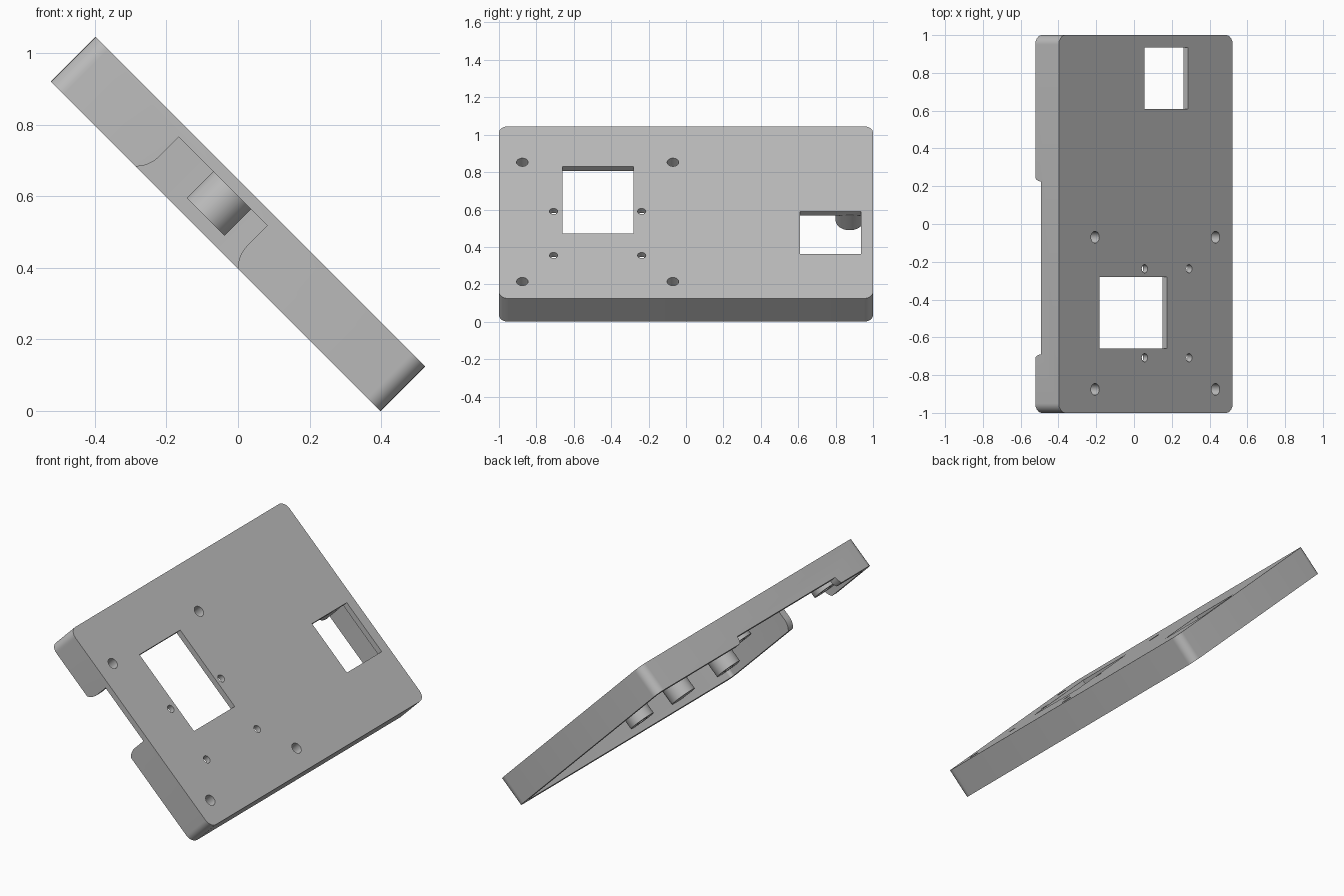
import bpy, bmesh, math
from mathutils import Vector, Matrix

if "Cube" in bpy.data.objects:
    bpy.data.objects.remove(bpy.data.objects["Cube"], do_unlink=True)

L, W, H = 1.302, 2.0, 0.176      # slope length, width, depth
SKIN, WALL = 0.033, 0.045        # face plate and rim wall thickness
POST_END = -0.138

grey = bpy.data.materials.new("plain grey")
grey.use_nodes = True
grey.diffuse_color = (0.5, 0.5, 0.5, 1)
grey.node_tree.nodes["Principled BSDF"].inputs["Base Color"].default_value = (0.5, 0.5, 0.5, 1)


def prism(name, points, sweep):
    """Solid made by sweeping a flat outline along a vector."""
    bm = bmesh.new()
    face = bm.faces.new([bm.verts.new(p) for p in points])
    ext = bmesh.ops.extrude_face_region(bm, geom=[face])
    moved = [v for v in ext["geom"] if isinstance(v, bmesh.types.BMVert)]
    bmesh.ops.translate(bm, verts=moved, vec=Vector(sweep))
    bmesh.ops.recalc_face_normals(bm, faces=bm.faces)
    mesh = bpy.data.meshes.new(name)
    bm.to_mesh(mesh)
    bm.free()
    mesh.materials.append(grey)
    obj = bpy.data.objects.new(name, mesh)
    bpy.context.collection.objects.link(obj)
    return obj


def rounded(x0, x1, y0, y1, r, z, steps=8):
    corners = [(x1 - r, y1 - r), (x0 + r, y1 - r), (x0 + r, y0 + r), (x1 - r, y0 + r)]
    pts = []
    for i, (cx, cy) in enumerate(corners):
        for k in range(steps + 1):
            a = math.pi / 2 * (i + k / steps)
            pts.append((cx + r * math.cos(a), cy + r * math.sin(a), z))
    return pts


def cylinder(name, x, y, r, top, bottom, sides=40):
    ring = [(x + r * math.cos(2 * math.pi * k / sides),
             y + r * math.sin(2 * math.pi * k / sides), top) for k in range(sides)]
    return prism(name, ring, (0, 0, bottom - top))


def block(name, x0, x1, y0, y1, top, bottom):
    pts = [(x0, y0, top), (x1, y0, top), (x1, y1, top), (x0, y1, top)]
    return prism(name, pts, (0, 0, bottom - top))


def notch_outline(a, b, top, r):
    """Slot with sides flaring outward in short arcs towards the rim."""
    drop = r * math.sin(math.pi / 4)
    arc = [(r * (1 - math.cos(t * math.pi / 24)), -H + drop - r * math.sin(t * math.pi / 24))
           for t in range(7)]
    flare = arc[-1][0]
    left = [(a - d, z) for d, z in arc] + [(a - flare, -H - 0.05)]
    right = [(b + d, z) for d, z in arc] + [(b + flare, -H - 0.05)]
    return [(a, top)] + left + right[::-1] + [(b, top)]


def combine(target, tool, operation):
    mod = target.modifiers.new(operation, "BOOLEAN")
    mod.operation, mod.solver, mod.object = operation, "EXACT", tool
    bpy.context.view_layer.objects.active = target
    bpy.ops.object.modifier_apply(modifier=mod.name)
    bpy.data.objects.remove(tool, do_unlink=True)


# Open-backed tray with rounded corners
cover = prism("cover", rounded(0, L, -W / 2, W / 2, 0.05, 0), (0, 0, -H))
cavity = prism("cavity", rounded(WALL, L - WALL, WALL - W / 2, W / 2 - WALL, 0.02, -SKIN),
               (0, 0, -H))
combine(cover, cavity, "DIFFERENCE")

# Two windows through the face plate
for x0, x1, y0, y1 in [(0.306, 0.81, -0.66, -0.28), (0.643, 0.966, 0.61, 0.935)]:
    combine(cover, block("window", x0, x1, y0, y1, 0.05, -SKIN - 0.004), "DIFFERENCE")

# Cable notches: deep one in the front wall, shallow one in the upper wall
side = [(u, -W / 2 - 0.05, w) for u, w in notch_outline(0.362, 0.712, -SKIN, 0.09)]
combine(cover, prism("front_notch", side, (0, WALL + 0.06, 0)), "DIFFERENCE")
upper = [(-0.05, v, w) for v, w in notch_outline(-0.69, 0.225, -0.134, 0.06)]
combine(cover, prism("upper_notch", upper, (WALL + 0.06, 0, 0)), "DIFFERENCE")

# Mounting posts behind the plate
screws = [(u, v) for u in (0.272, 1.174) for v in (-0.875, -0.07)]
for u, v in screws + [(0.573, 0.875), (1.19, -0.47)]:
    combine(cover, cylinder("post", u, v, 0.075, -SKIN + 0.005, POST_END), "UNION")

# Screw holes: large ones through the posts, small ones beside the window
for u, v in screws:
    combine(cover, cylinder("screw_hole", u, v, 0.031, 0.05, -H), "DIFFERENCE")
for u in (0.643, 0.976):
    for v in (-0.708, -0.237):
        combine(cover, cylinder("small_hole", u, v, 0.022, 0.05, -H), "DIFFERENCE")

# Lean the cover at 45 degrees on its lower edge
half = math.sqrt(0.5)
place = Matrix.Translation(((H - L) * half / 2, 0, (L + H) * half)) @ Matrix.Rotation(math.pi / 4, 4, "Y")
cover.data.transform(place)
bpy.ops.object.select_all(action="DESELECT")
cover.select_set(True)
bpy.context.view_layer.objects.active = cover
bpy.ops.object.shade_smooth_by_angle(angle=math.radians(30))
